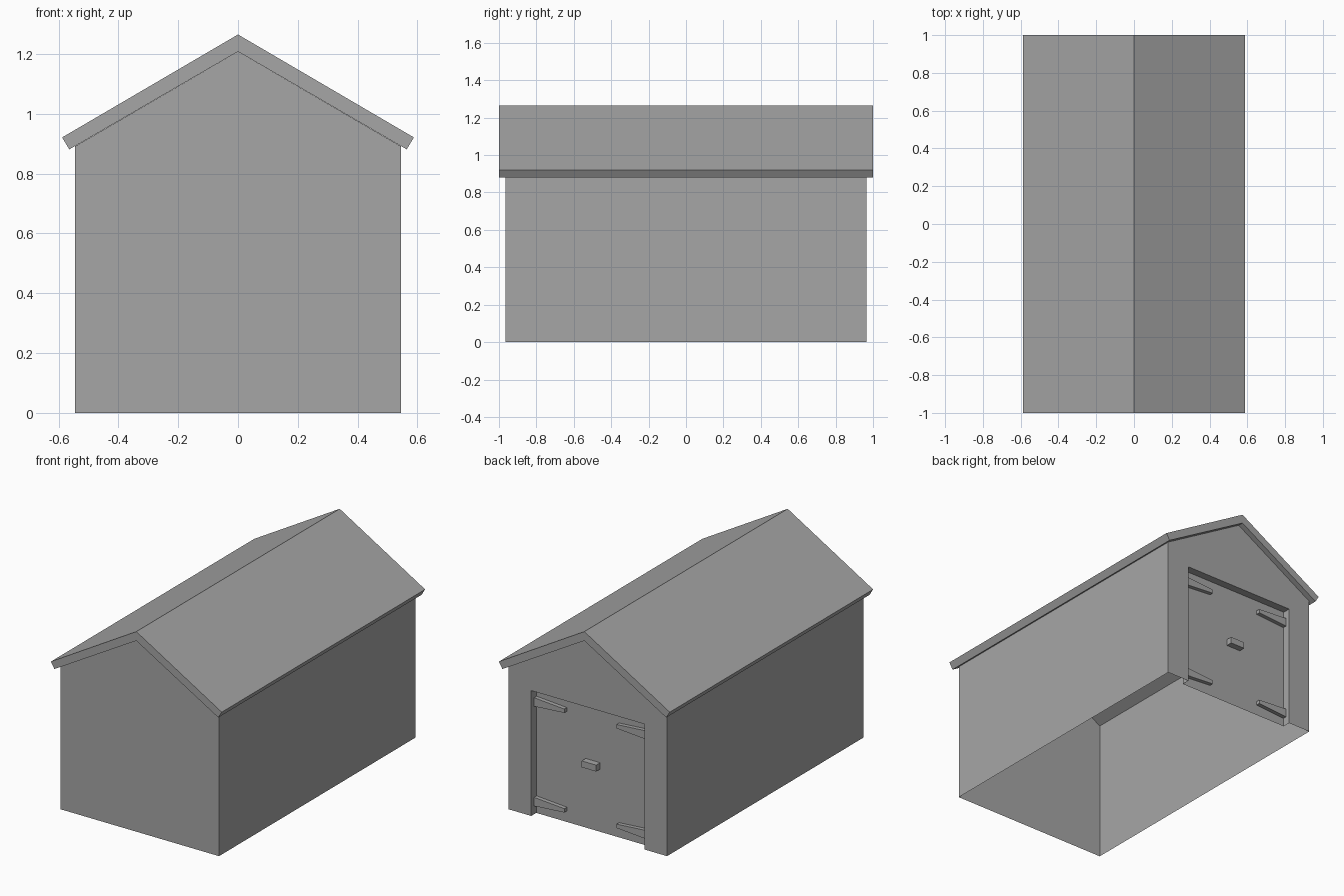
import bpy
import bmesh

if "Cube" in bpy.data.objects:
    bpy.data.objects.remove(bpy.data.objects["Cube"], do_unlink=True)

grey = bpy.data.materials.new("plain_grey")
grey.use_nodes = True
grey.diffuse_color = (0.38, 0.38, 0.38, 1)
grey.node_tree.nodes["Principled BSDF"].inputs["Base Color"].default_value = grey.diffuse_color

# Main measurements
HALF_W, HALF_L = 0.545, 0.965
EAVE, RIDGE = 0.891, 1.208
DOOR_W, DOOR_H, RECESS = 0.39, 0.78, 0.05
DOOR_Y = HALF_L - RECESS


def make_object(name, faces):
    """Build a flat-faced object from lists of corner points."""
    bm = bmesh.new()
    for corners in faces:
        bm.faces.new([bm.verts.new(c) for c in corners])
    bmesh.ops.remove_doubles(bm, verts=bm.verts, dist=0.0001)
    bmesh.ops.recalc_face_normals(bm, faces=bm.faces)
    mesh = bpy.data.meshes.new(name)
    bm.to_mesh(mesh)
    bm.free()
    mesh.materials.append(grey)
    obj = bpy.data.objects.new(name, mesh)
    bpy.context.collection.objects.link(obj)
    return obj


def at_y(profile, y):
    return [(x, y, z) for x, z in profile]


def strips(profile, y0, y1, closed=False):
    """Quads joining the same profile at two depths."""
    ends = profile[1:] + profile[:1] if closed else profile[1:]
    return [[(a[0], y0, a[1]), (b[0], y0, b[1]), (b[0], y1, b[1]), (a[0], y1, a[1])]
            for a, b in zip(profile, ends)]


def prism(name, profile, y0, y1):
    return make_object(name, strips(profile, y0, y1, True) + [at_y(profile, y0), at_y(profile, y1)])


# Thin walls, open underneath, with a doorway in the back gable
gable = [(HALF_W, 0), (HALF_W, EAVE), (0, RIDGE), (-HALF_W, EAVE), (-HALF_W, 0)]
doorway = [(-DOOR_W, 0), (-DOOR_W, DOOR_H), (DOOR_W, DOOR_H), (DOOR_W, 0)]
walls = [at_y(gable, -HALF_L), at_y(gable + doorway, HALF_L)]
walls += strips(gable[:2], -HALF_L, HALF_L) + strips(gable[3:], -HALF_L, HALF_L)
walls += strips(doorway, DOOR_Y, HALF_L)
make_object("walls", walls)

# Recessed door panel
make_object("door", [at_y(doorway[::-1], DOOR_Y)])

# Pitched roof slab with square-cut eaves
roof = [(0, 1.265), (0.588, 0.921), (0.564, 0.881), (0, RIDGE), (-0.564, 0.881), (-0.588, 0.921)]
prism("roof", roof, -1, 1)

# Tapered strap hinges
for side, side_name in ((1, "left"), (-1, "right")):
    for z, level in ((0.08, "lower"), (0.70, "upper")):
        strap = [(side * 0.387, z - 0.027), (side * 0.18, z - 0.012),
                 (side * 0.18, z + 0.012), (side * 0.387, z + 0.027)]
        prism(f"hinge_{level}_{side_name}", strap, DOOR_Y, DOOR_Y + 0.025)

# Door handle block
handle = [(-0.05, 0.39), (0.05, 0.39), (0.05, 0.43), (-0.05, 0.43)]
prism("door_handle", handle, DOOR_Y, DOOR_Y + 0.04)
